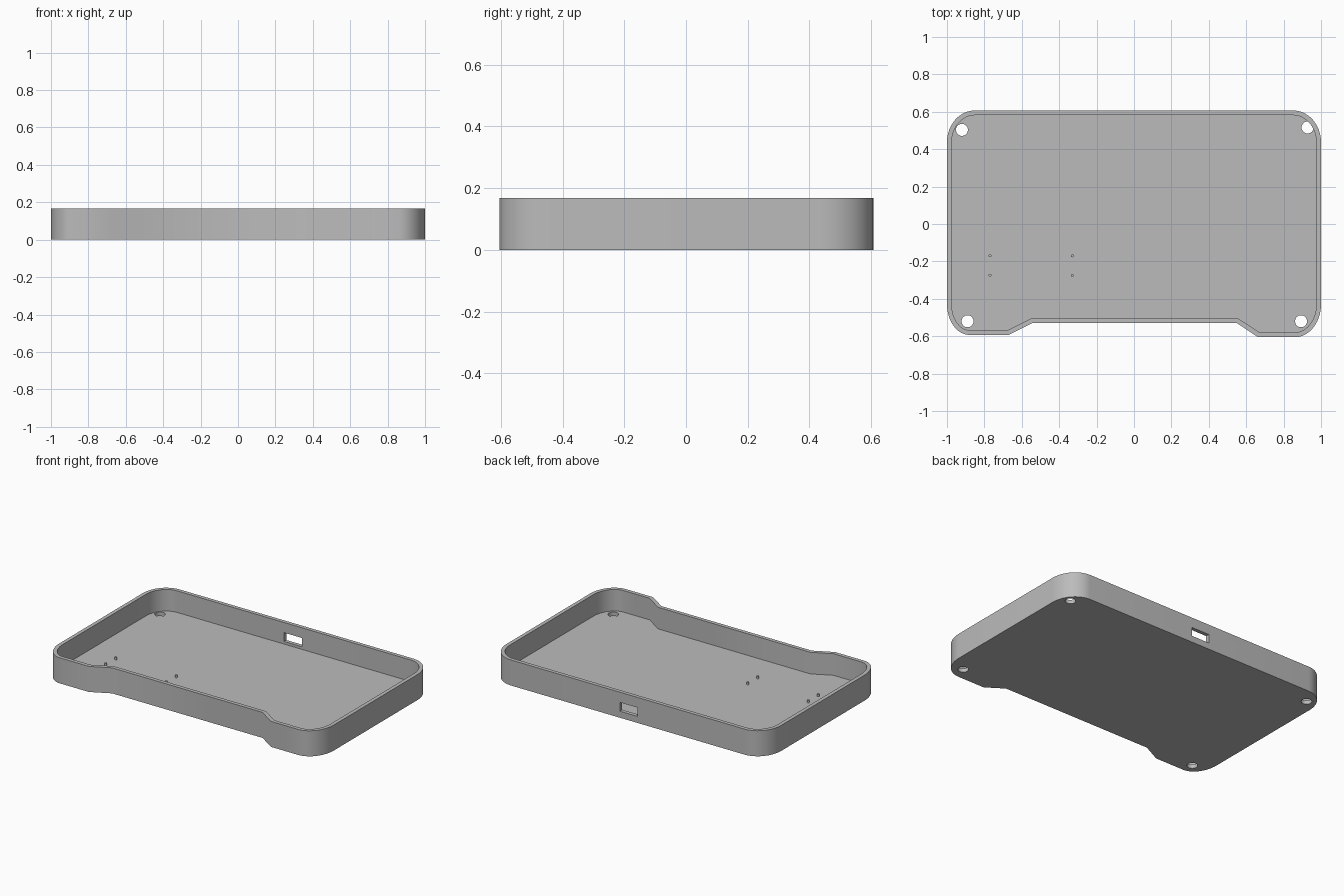
import bpy, bmesh
from math import cos, sin, pi, radians
from mathutils import Vector

cube = bpy.data.objects.get("Cube")
if cube:
    bpy.data.objects.remove(cube, do_unlink=True)

HEIGHT, FLOOR, WALL = 0.168, 0.026, 0.025

grey = bpy.data.materials.new("grey plastic")
grey.use_nodes = True
grey.diffuse_color = (0.5, 0.5, 0.5, 1)
grey.node_tree.nodes["Principled BSDF"].inputs["Base Color"].default_value = (0.5, 0.5, 0.5, 1)


def corner(cx, cy, rx, ry, start, steps=12):
    """Quarter ellipse, counter-clockwise from the start angle."""
    angles = [radians(start) + pi / 2 * i / steps for i in range(steps + 1)]
    return [Vector((cx + rx * cos(a), cy + ry * sin(a))) for a in angles]


def inset(points, d):
    """Move a counter-clockwise outline inwards by d with mitred corners."""
    result = []
    for i, p in enumerate(points):
        a = (p - points[i - 1]).normalized()
        b = (points[(i + 1) % len(points)] - p).normalized()
        na, nb = Vector((-a.y, a.x)), Vector((-b.y, b.x))
        result.append(p + (na + nb) * d / (1 + na.dot(nb)))
    return result


def prism(name, points, z0, z1):
    bm = bmesh.new()
    face = bm.faces.new([bm.verts.new((p.x, p.y, z0)) for p in points])
    top = bmesh.ops.extrude_face_region(bm, geom=[face])["geom"]
    bmesh.ops.translate(bm, vec=(0, 0, z1 - z0),
                        verts=[v for v in top if isinstance(v, bmesh.types.BMVert)])
    bmesh.ops.recalc_face_normals(bm, faces=bm.faces)
    mesh = bpy.data.meshes.new(name)
    bm.to_mesh(mesh)
    bm.free()
    mesh.materials.append(grey)
    obj = bpy.data.objects.new(name, mesh)
    bpy.context.collection.objects.link(obj)
    return obj


def circle(x, y, r, sides):
    return [Vector((x + r * cos(2 * pi * i / sides), y + r * sin(2 * pi * i / sides)))
            for i in range(sides)]


# Tray outline: four rounded corners and a shallow recess along the front
outline = (corner(0.85, 0.437, 0.15, 0.17, 0)
           + corner(-0.85, 0.437, 0.15, 0.17, 90)
           + corner(-0.88, -0.428, 0.12, 0.165, 180)
           + [Vector(p) for p in ((-0.67, -0.593), (-0.545, -0.53), (0.55, -0.53), (0.663, -0.605))]
           + corner(0.86, -0.43, 0.14, 0.175, 270))
tray = prism("tray", outline, 0, HEIGHT)

# Cutters: tray cavity, screw holes, connector slot in the back wall
cutters = [prism("cavity_cutter", inset(outline, WALL), FLOOR, HEIGHT + 0.1)]
for x, y in ((-0.92, 0.503), (0.928, 0.516), (-0.89, -0.52), (0.893, -0.52)):
    cutters.append(prism("screw_hole_cutter", circle(x, y, 0.032, 32), -0.1, FLOOR + 0.004))
slot = [Vector(p) for p in ((-0.073, 0.55), (0.057, 0.55), (0.057, 0.7), (-0.073, 0.7))]
cutters.append(prism("slot_cutter", slot, 0.043, 0.101))

bpy.context.view_layer.objects.active = tray
for cutter in cutters:
    mod = tray.modifiers.new("cut", 'BOOLEAN')
    mod.operation, mod.solver, mod.object = 'DIFFERENCE', 'EXACT', cutter
    bpy.ops.object.modifier_apply(modifier=mod.name)
    bpy.data.objects.remove(cutter, do_unlink=True)

# Locating pins on the floor
pins = [prism("locating_pin", circle(x, y, 0.008, 12), FLOOR - 0.005, FLOOR + 0.016)
        for x in (-0.77, -0.33) for y in (-0.17, -0.275)]

bpy.ops.object.select_all(action='DESELECT')
for obj in [tray] + pins:
    obj.select_set(True)
bpy.ops.object.shade_smooth_by_angle(angle=radians(36))
